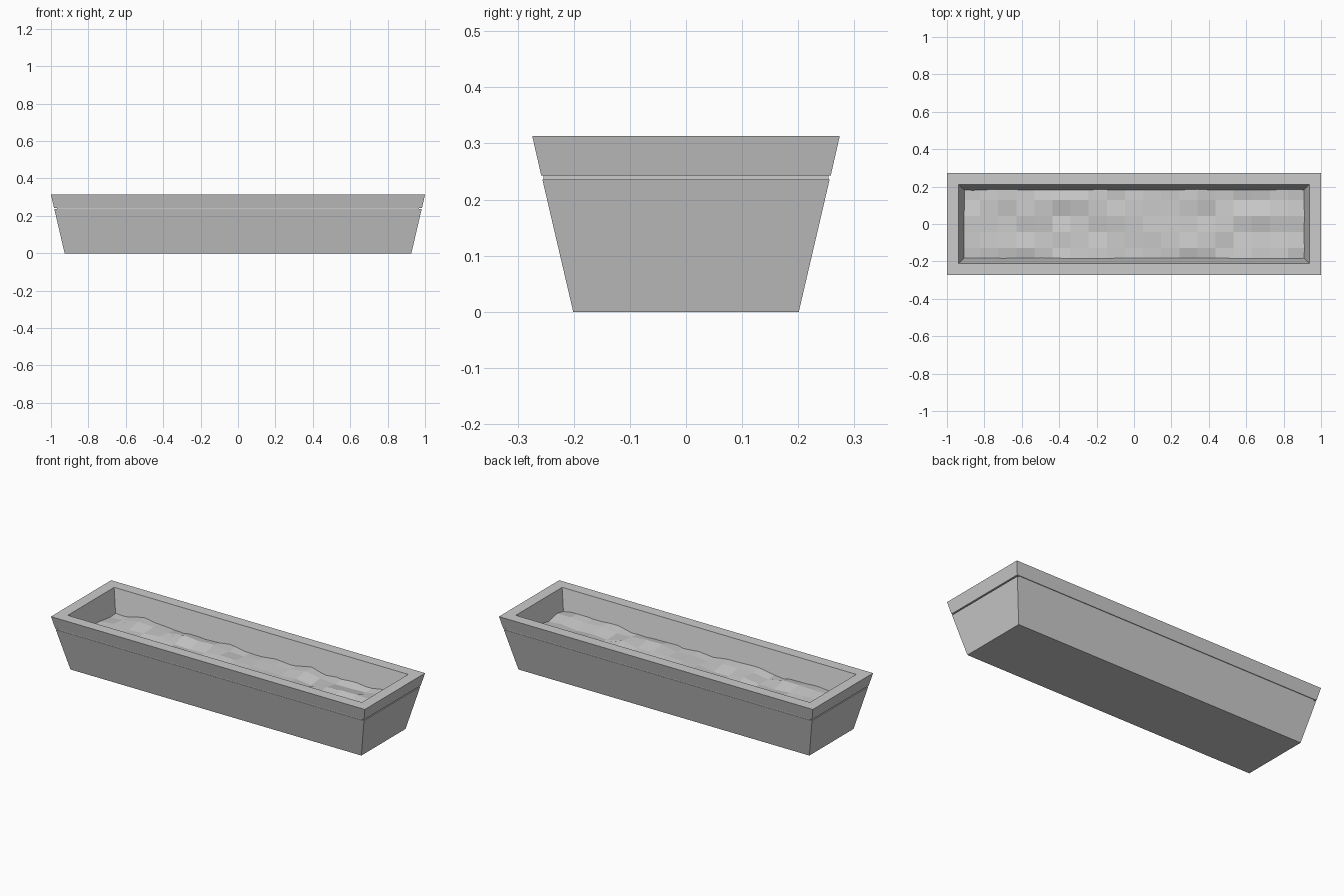
import bpy, bmesh, random

if "Cube" in bpy.data.objects:
    bpy.data.objects.remove(bpy.data.objects["Cube"])

random.seed(4)


def new_object(name, bm):
    mesh = bpy.data.meshes.new(name)
    bm.to_mesh(mesh)
    bm.free()
    obj = bpy.data.objects.new(name, mesh)
    bpy.context.collection.objects.link(obj)
    return obj


def loft_rectangles(name, rings):
    """Bridge centred rectangles given as (half x, half y, z), capping both ends."""
    bm = bmesh.new()
    loops = [[bm.verts.new((sx * x, sy * y, z))
              for sx, sy in ((-1, -1), (1, -1), (1, 1), (-1, 1))]
             for x, y, z in rings]
    for a, b in zip(loops, loops[1:]):
        for i in range(4):
            j = (i + 1) % 4
            bm.faces.new((a[i], a[j], b[j], b[i]))
    bm.faces.new(loops[0][::-1])
    bm.faces.new(loops[-1])
    return new_object(name, bm)


# Trough: tapered outside with a shallow groove, over the rim, down the inside
loft_rectangles("planter_trough", [
    (0.927, 0.201, 0.0),
    (0.982, 0.256, 0.236),
    (0.969, 0.254, 0.236),
    (0.969, 0.254, 0.243),
    (0.984, 0.258, 0.243),
    (1.0, 0.274, 0.313),
    (0.937, 0.211, 0.313),
    (0.876, 0.150, 0.05),
])

# Soil: coarse grid with uneven heights, its edges buried in the walls
bm = bmesh.new()
bmesh.ops.create_grid(bm, x_segments=19, y_segments=5, size=1.0)
for v in bm.verts:
    v.co = (v.co.x * 0.92, v.co.y * 0.213, 0.192 + random.uniform(-0.013, 0.013))
new_object("soil", bm)
